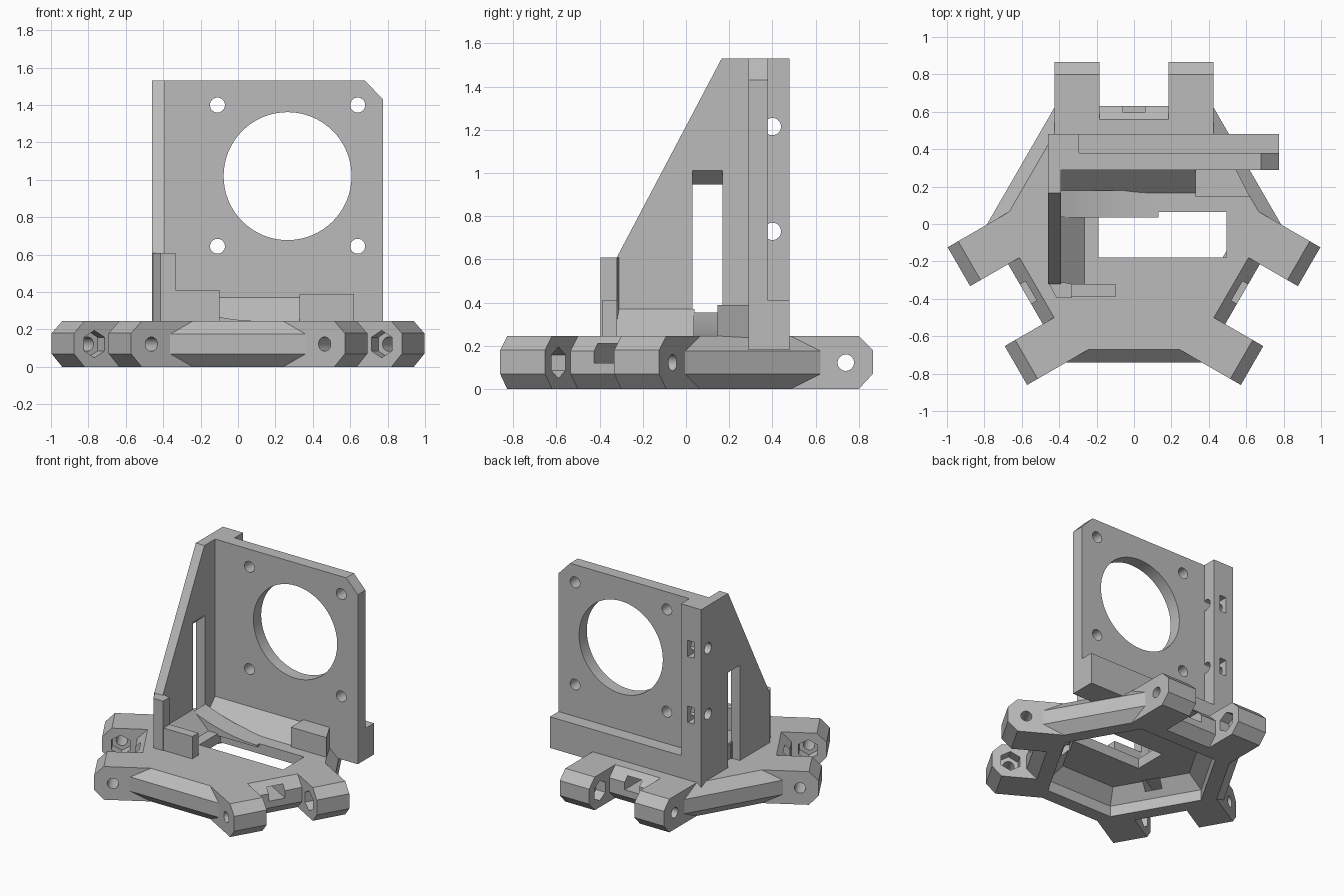
import bpy
import bmesh
from math import radians, cos, sin, pi
from mathutils import Matrix, Vector

if "Cube" in bpy.data.objects:
    bpy.data.objects.remove(bpy.data.objects["Cube"], do_unlink=True)

grey = bpy.data.materials.new("light grey plastic")
grey.diffuse_color = (0.5, 0.5, 0.5, 1)
grey.use_nodes = True
grey.node_tree.nodes["Principled BSDF"].inputs["Base Color"].default_value = (0.5, 0.5, 0.5, 1)

CENTRE = Matrix.Translation((0, -0.04, 0))  # hub of the three-fold base
TOP = 0.245


def spin(k):
    return CENTRE @ Matrix.Rotation(radians(120 * k), 4, 'Z')


def loft(name, rings, matrix=Matrix.Identity(4)):
    """Closed solid through a list of equal-length point rings."""
    bm = bmesh.new()
    loops = [[bm.verts.new(matrix @ Vector(p)) for p in ring] for ring in rings]
    n = len(loops[0])
    for a, b in zip(loops, loops[1:]):
        for i in range(n):
            bm.faces.new((a[i], a[(i + 1) % n], b[(i + 1) % n], b[i]))
    bm.faces.new(loops[0])
    bm.faces.new(loops[-1])
    bmesh.ops.recalc_face_normals(bm, faces=bm.faces)
    mesh = bpy.data.meshes.new(name)
    bm.to_mesh(mesh)
    bm.free()
    mesh.materials.append(grey)
    obj = bpy.data.objects.new(name, mesh)
    bpy.context.collection.objects.link(obj)
    return obj


def prism(name, axis, profile, lo, hi, matrix=Matrix.Identity(4)):
    """Extrude a 2D profile along one axis."""
    def place(p, d):
        return {'x': (d, p[0], p[1]), 'y': (p[0], d, p[1]), 'z': (p[0], p[1], d)}[axis]
    return loft(name, [[place(p, d) for p in profile] for d in (lo, hi)], matrix)


def box(name, x, y, z, matrix=Matrix.Identity(4)):
    return prism(name, 'z', [(x[0], y[0]), (x[1], y[0]), (x[1], y[1]), (x[0], y[1])], *z, matrix)


def circle(u, v, r, n=32, turn=0.0):
    return [(u + r * cos(2 * pi * i / n + turn), v + r * sin(2 * pi * i / n + turn)) for i in range(n)]


def cut(obj, cutters):
    """Subtract each cutter, bake the result and remove the cutters."""
    for c in cutters:
        c.hide_render = True
        mod = obj.modifiers.new("cut", 'BOOLEAN')
        mod.operation, mod.solver, mod.object = 'DIFFERENCE', 'EXACT', c
    bpy.context.view_layer.update()
    graph = bpy.context.evaluated_depsgraph_get()
    mesh = bpy.data.meshes.new_from_object(obj.evaluated_get(graph))
    obj.modifiers.clear()
    obj.data = mesh
    for c in cutters:
        bpy.data.objects.remove(c, do_unlink=True)


def hexagon(long_side, short_side, z):
    """Six-sided ring with alternating side distances, long side at the front."""
    pts = []
    for k in range(6):
        a, b = radians(60 * k - 90), radians(60 * k - 30)
        da, db = (long_side, short_side) if k % 2 == 0 else (short_side, long_side)
        det = sin(b - a)
        pts.append(((da * sin(b) - db * sin(a)) / det, (db * cos(a) - da * cos(b)) / det, z))
    return pts


# Base: bevelled six-sided tray, hollow underneath
base = loft("base_plate", [hexagon(0.70 - i, 0.67 - i, z) for z, i in
                           ((0, 0.07), (0.07, 0), (0.175, 0), (TOP, 0.07))], CENTRE)
holes = [loft("cavity", [hexagon(d, d - 0.03, z) for z, d in
                         ((-0.1, 0.53), (0.08, 0.53), (0.17, 0.44))], CENTRE),
         box("window", (-0.19, 0.495), (-0.18, 0.065), (0.1, 0.4))]
holes += [box("tie_slot", (-0.06, 0.06), (0.4, 0.8), (0.12, 0.21), spin(k)) for k in range(3)]
cut(base, holes)

# Six rod arms in three pairs, each with a cross hole and a nut trap inside
arm_profile = [(0.5, 0), (0.84, 0), (0.905, 0.07), (0.905, 0.18), (0.84, TOP), (0.5, TOP)]
for k in range(3):
    for side, label in ((1, "left"), (-1, "right")):
        m = spin(k)
        arm = prism(f"rod_arm_{label}_{k + 1}", 'x', arm_profile, side * 0.185, side * 0.425, m)
        cut(arm, [prism("bolt", 'x', circle(0.78, 0.122, 0.038), side * 0.1, side * 0.5, m),
                  prism("nut", 'x', circle(0.78, 0.122, 0.073, 6, pi / 2), side * 0.1, side * 0.26, m)])

# Upright motor plate with a clipped corner, pilot hole and four screw holes
plate = prism("motor_plate", 'y', [(-0.40, 0.18), (0.775, 0.18), (0.775, 1.43),
                                   (0.68, 1.53), (-0.40, 1.53)], 0.29, 0.38)
holes = [prism("pilot", 'y', circle(0.265, 1.02, 0.342, 64), 0.2, 0.5)]
holes += [prism("screw", 'y', circle(x, z, 0.04), 0.2, 0.6) for x in (-0.11, 0.64) for z in (0.645, 1.4)]
cut(plate, holes)
box("plate_ledge", (-0.46, 0.775), (0.375, 0.48), (0.18, 0.41))

# Sloped side wall with a tall slot
wall = prism("side_wall", 'x', [(-0.32, 0.22), (-0.32, 0.61), (0.165, 1.53), (0.385, 1.53),
                                (0.385, 0.18), (0.1, 0.18)], -0.46, -0.39)
slot = prism("slot", 'y', [(-0.5, 0.24), (-0.36, 0.24), (-0.36, 1.04), (-0.5, 0.91)], 0.03, 0.17)
cut(wall, [slot] + [prism("screw", 'x', circle(0.40, z, 0.04), -0.6, -0.3) for z in (0.73, 1.215)])

# Rear flange with cross holes and nut pockets
flange = box("rear_flange", (-0.46, -0.295), (0.38, 0.48), (0.4, 1.53))
holes = []
for z in (0.73, 1.215):
    holes += [prism("screw", 'x', circle(0.40, z, 0.04), -0.6, -0.2),
              box("pocket", (-0.40, -0.35), (0.3, 0.6), (z - 0.06, z + 0.06))]
cut(flange, holes)

# Front corner: post and low lip
prism("corner_post", 'z', [(-0.46, -0.31), (-0.415, -0.395), (-0.335, -0.395), (-0.335, -0.32),
                           (-0.39, -0.31)], 0.22, 0.61)
box("front_lip", (-0.34, -0.10), (-0.39, -0.32), (0.22, 0.41))

# Gussets along the wall and plate, and the hollow-curved saddle
prism("wall_gusset", 'y', [(-0.40, 0.23), (-0.265, 0.23), (-0.265, TOP), (-0.39, 0.37),
                           (-0.40, 0.37)], -0.32, 0.04)
prism("plate_gusset", 'x', [(0.30, 0.23), (0.165, 0.23), (0.165, TOP), (0.29, 0.37),
                            (0.30, 0.37)], -0.40, 0.34)
arc = [(-0.39 + 0.52 * t, TOP + 0.11 * (1 - t) ** 2) for t in (i / 12 for i in range(13))]
saddle = prism("curved_saddle", 'y', [(-0.39, 0.23)] + arc + [(0.13, 0.23)], 0.035, 0.18)
prism("right_block", 'z', [(0.33, 0.145), (0.62, 0.145), (0.54, 0.30), (0.33, 0.30)], 0.22, 0.39)

# Smooth round holes while keeping edges crisp
for obj in bpy.context.collection.objects:
    obj.select_set(obj.type == 'MESH' and grey.name in obj.data.materials)
    if obj.select_get():
        bpy.context.view_layer.objects.active = obj
bpy.ops.object.shade_smooth_by_angle(angle=radians(25))
